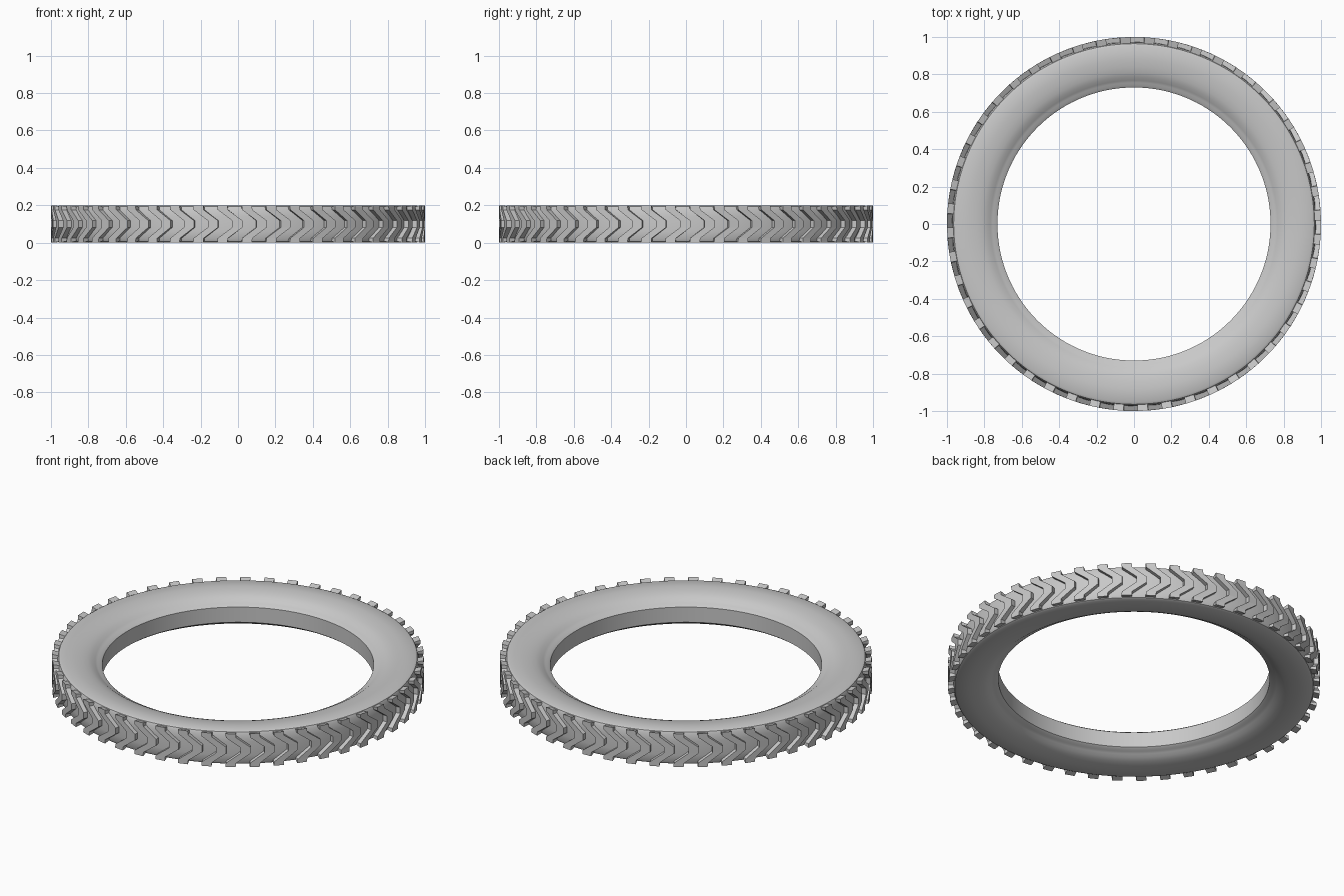
import bpy, bmesh
from math import sin, cos, pi, tau

if "Cube" in bpy.data.objects:
    bpy.data.objects.remove(bpy.data.objects["Cube"])

MID = 0.1       # height of the tyre's middle plane
RIBS = 48

rubber = bpy.data.materials.new("grey rubber")
rubber.use_nodes = True
color = (0.58, 0.58, 0.58, 1)
rubber.diffuse_color = color
rubber.node_tree.nodes["Principled BSDF"].inputs["Base Color"].default_value = color


def polar(r, a, z):
    return (r * cos(a), r * sin(a), z)


def finish(bm, name):
    bmesh.ops.recalc_face_normals(bm, faces=bm.faces)
    mesh = bpy.data.meshes.new(name)
    bm.to_mesh(mesh)
    bm.free()
    obj = bpy.data.objects.new(name, mesh)
    bpy.context.collection.objects.link(obj)
    mesh.materials.append(rubber)
    return obj


# Tyre body: half cross-section (radius, height above the middle), mirrored and revolved
half = [(0.73, 0.045), (0.742, 0.054), (0.755, 0.058), (0.768, 0.066),
        (0.785, 0.078), (0.81, 0.088), (0.84, 0.095), (0.88, 0.1),
        (0.952, 0.1), (0.964, 0.094), (0.971, 0.08), (0.974, 0.04)]
profile = [(r, MID + z) for r, z in half] + [(r, MID - z) for r, z in reversed(half)]
SEGMENTS = 144
bm = bmesh.new()
rings = [[bm.verts.new(polar(r, tau * s / SEGMENTS, z)) for r, z in profile]
         for s in range(SEGMENTS)]
for s, ring in enumerate(rings):
    following = rings[(s + 1) % SEGMENTS]
    for i in range(len(profile)):
        j = (i + 1) % len(profile)
        bm.faces.new((ring[i], ring[j], following[j], following[i]))
body = finish(bm, "tyre_body")
bpy.context.view_layer.objects.active = body
body.select_set(True)
bpy.ops.object.shade_smooth_by_angle(angle=pi / 5)

# Chevron tread ribs: path of (angle, base height, top height) from tip to upper end
arm = [(0.0, 0.018, 0.018), (-0.078, 0.076, 0.076), (-0.08, 0.088, 0.099)]
path = [(a, -b, -t) for a, b, t in reversed(arm)] + arm
WIDTH = 0.055
bm = bmesh.new()
for k in range(RIBS):
    tip = -pi / 2 - 0.107 + tau * k / RIBS
    sections = []
    for a, base, top in path:
        lead, trail = tip + a, tip + a - WIDTH
        sections.append([bm.verts.new(polar(*p)) for p in (
            (0.958, lead, MID + base), (1.0, lead, MID + top),
            (1.0, trail, MID + top), (0.958, trail, MID + base))])
    for low, high in zip(sections, sections[1:]):
        for i in range(4):
            j = (i + 1) % 4
            bm.faces.new((low[i], low[j], high[j], high[i]))
    bm.faces.new(sections[0])
    bm.faces.new(sections[-1])
finish(bm, "tread_ribs")
